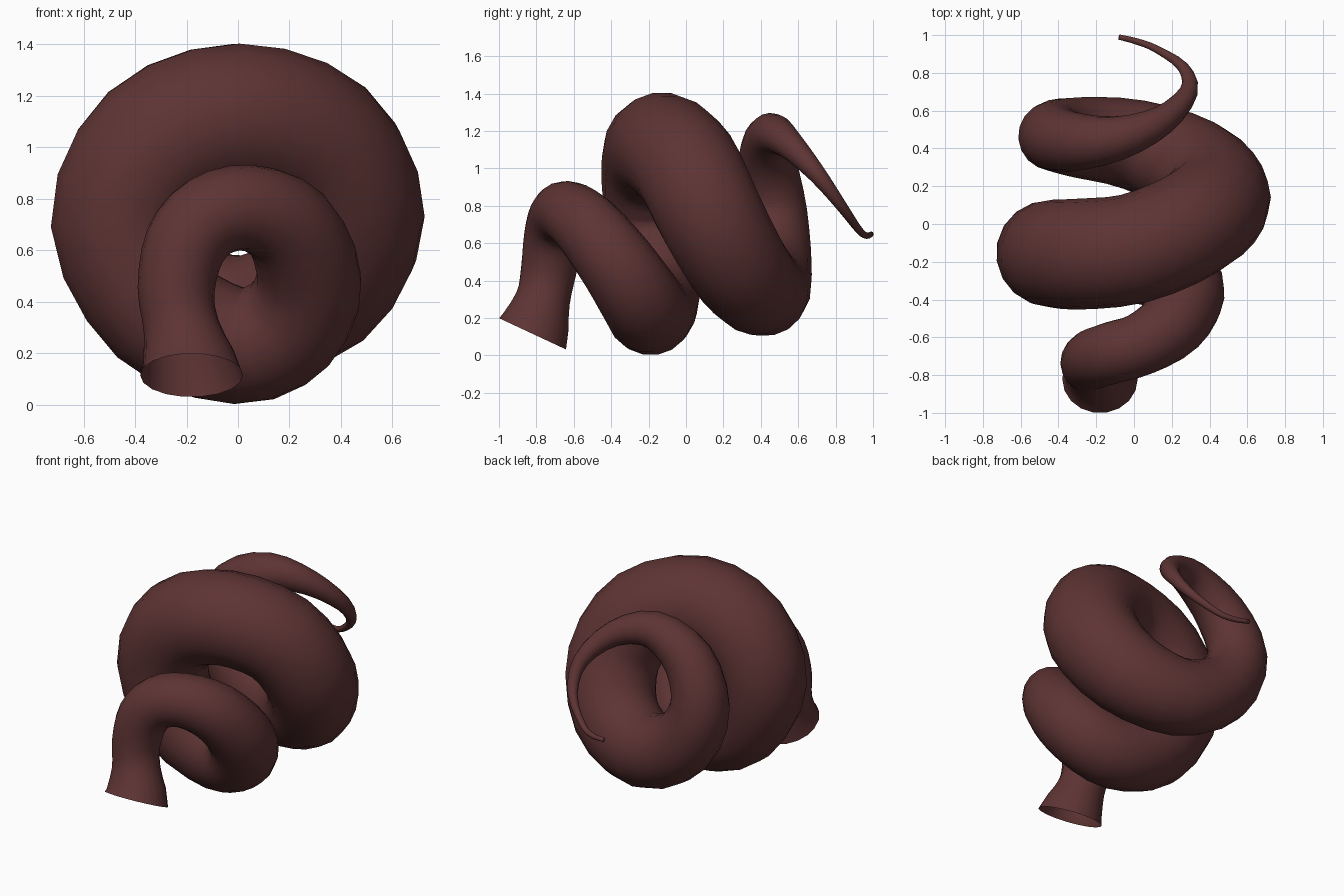
import bpy, bmesh, math
from mathutils import Vector

if "Cube" in bpy.data.objects:
    bpy.data.objects.remove(bpy.data.objects["Cube"])

SIDES = 18
STEPS = 3

# Centre line of the coiled body: x, y, z, tube radius
KEYS = [
    (-0.18, -0.82, 0.115, 0.2),
    (-0.22, -0.765, 0.30, 0.148),
    (-0.24, -0.735, 0.45, 0.15),
    (-0.205, -0.71, 0.62, 0.16),
    (-0.11, -0.68, 0.73, 0.165),
    (0.04, -0.635, 0.765, 0.168),
    (0.20, -0.53, 0.69, 0.185),
    (0.275, -0.37, 0.49, 0.205),
    (0.20, -0.25, 0.31, 0.22),
    (0.0, -0.19, 0.23, 0.23),
    (-0.29, -0.17, 0.36, 0.253),
    (-0.45, -0.155, 0.70, 0.28),
    (-0.31, -0.16, 1.0, 0.293),
    (0.0, -0.13, 1.115, 0.292),
    (0.31, 0.0, 1.01, 0.29),
    (0.44, 0.14, 0.73, 0.285),
    (0.31, 0.30, 0.45, 0.267),
    (0.0, 0.42, 0.343, 0.24),
    (-0.30, 0.46, 0.49, 0.213),
    (-0.43, 0.465, 0.77, 0.183),
    (-0.32, 0.435, 1.04, 0.157),
    (-0.08, 0.455, 1.18, 0.118),
    (0.15, 0.55, 1.13, 0.079),
    (0.29, 0.70, 0.97, 0.049),
    (0.26, 0.83, 0.80, 0.03),
    (0.12, 0.925, 0.67, 0.02),
    (0.02, 0.965, 0.64, 0.017),
    (-0.08, 0.99, 0.648, 0.014),
]


def smooth_path(keys, steps):
    """Catmull-Rom curve through the keys (position and radius together)."""
    k = [Vector(p) for p in keys]
    k = [k[0] * 2 - k[1]] + k + [k[-1] * 2 - k[-2]]
    out = []
    for i in range(1, len(k) - 2):
        a, b, c, d = k[i - 1:i + 3]
        for s in range(steps):
            t = s / steps
            out.append(0.5 * (2 * b + (c - a) * t + (2 * a - 5 * b + 4 * c - d) * t * t
                              + (3 * b - a - 3 * c + d) * t ** 3))
    return out + [k[-2]]


def sweep(name, keys, material):
    """Round tube of changing radius, open at the mouth, closed at the tail."""
    path = smooth_path(keys, STEPS)
    pts = [p.to_3d() for p in path]
    bm = bmesh.new()
    rings = []
    side = Vector((1, 0, 0))
    for i, p in enumerate(pts):
        tangent = (pts[min(i + 1, len(pts) - 1)] - pts[max(i - 1, 0)]).normalized()
        if i == 0:
            tangent = Vector((0, 0.42, 0.9)).normalized()   # tilted mouth
        side = (side - tangent * side.dot(tangent)).normalized()
        up = tangent.cross(side)
        r = path[i].w
        rings.append([bm.verts.new(p + side * r * math.cos(a) + up * r * math.sin(a))
                      for a in (2 * math.pi * j / SIDES for j in range(SIDES))])
    for a, b in zip(rings, rings[1:]):
        for j in range(SIDES):
            n = (j + 1) % SIDES
            bm.faces.new((a[j], a[n], b[n], b[j]))
    bm.faces.new(rings[-1])
    for f in bm.faces:
        f.smooth = True
    mesh = bpy.data.meshes.new(name)
    bm.to_mesh(mesh)
    bm.free()
    mesh.materials.append(material)
    obj = bpy.data.objects.new(name, mesh)
    bpy.context.collection.objects.link(obj)
    return obj


brown = bpy.data.materials.new("dark reddish brown")
brown.diffuse_color = (0.112, 0.034, 0.034, 1)
brown.use_nodes = True
brown.node_tree.nodes["Principled BSDF"].inputs["Base Color"].default_value = brown.diffuse_color

# Coiled body from flared mouth to thin tail
sweep("coiled_body", KEYS, brown)
